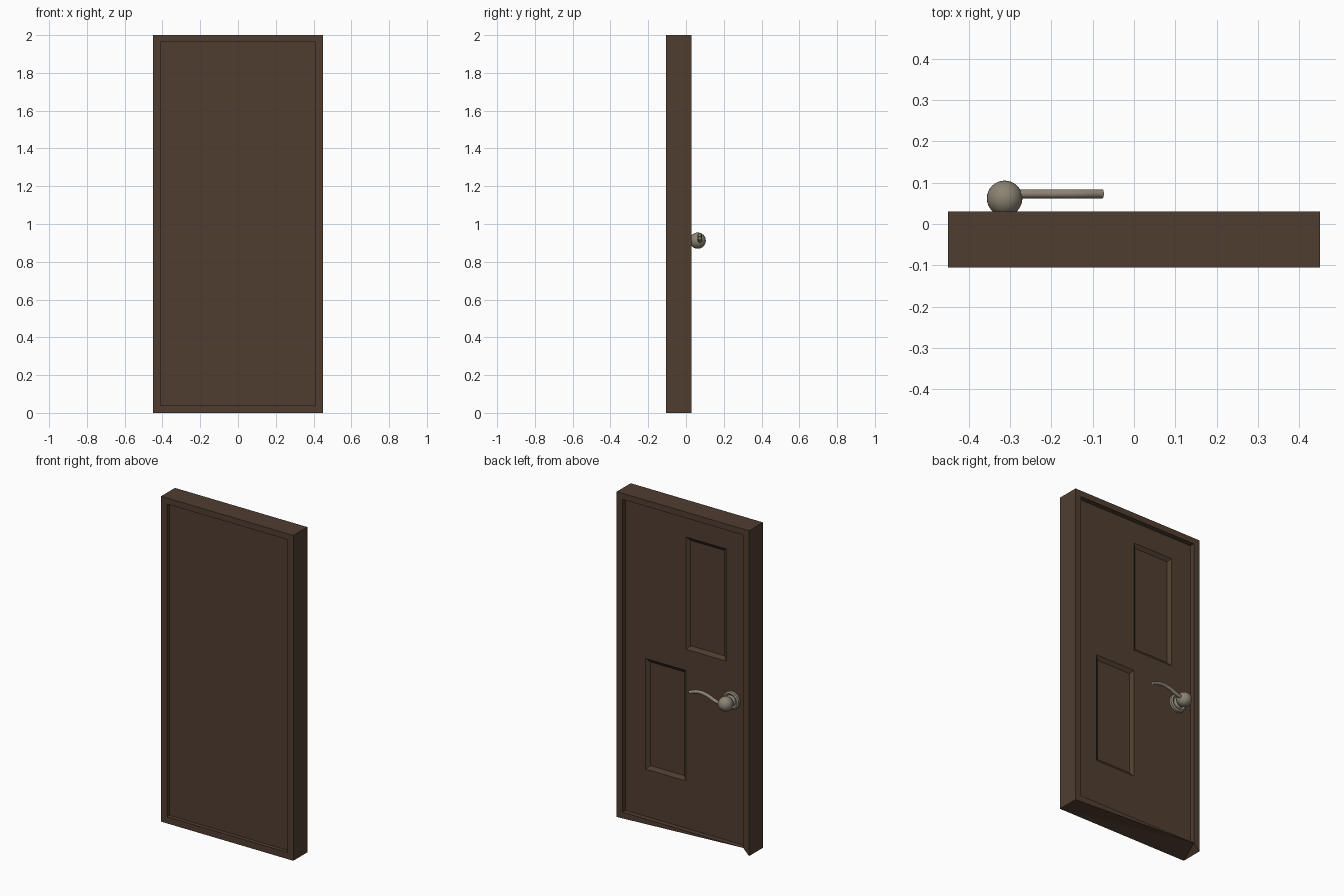
import bpy, bmesh, math
from mathutils import Matrix, Vector

if "Cube" in bpy.data.objects:
    bpy.data.objects.remove(bpy.data.objects["Cube"], do_unlink=True)


def material(name, rgb):
    m = bpy.data.materials.new(name)
    m.use_nodes = True
    m.diffuse_color = (*rgb, 1)
    m.node_tree.nodes["Principled BSDF"].inputs["Base Color"].default_value = (*rgb, 1)
    return m


WOOD = material("dark brown wood", (0.080, 0.048, 0.030))
METAL = material("aged nickel", (0.262, 0.227, 0.171))


def finish(bm, name, mat, smooth=False):
    mesh = bpy.data.meshes.new(name)
    bm.to_mesh(mesh)
    bm.free()
    obj = bpy.data.objects.new(name, mesh)
    bpy.context.collection.objects.link(obj)
    mesh.materials.append(mat)
    if smooth:
        bpy.ops.object.select_all(action="DESELECT")
        obj.select_set(True)
        bpy.context.view_layer.objects.active = obj
        bpy.ops.object.shade_smooth_by_angle(angle=math.radians(35))
    return obj


HALF, INNER = 0.45, 0.41
TOP, LOW, HIGH = 2.0, 0.04, 1.963
FRONT, BACK = -0.105, 0.03

# Frame: mitred jambs and head, with an undercut sill
bm = bmesh.new()


def loop(half, low, high, y):
    return [bm.verts.new((x, y, z)) for x, z in
            ((-half, low), (half, low), (half, high), (-half, high))]


fo, bo = loop(HALF, 0, TOP, FRONT), loop(HALF, 0, TOP, BACK)
fi, bi = loop(INNER, LOW, HIGH, FRONT), loop(INNER, LOW, HIGH, BACK)
for i in range(4):
    j = (i + 1) % 4
    bm.faces.new((fo[i], fo[j], fi[j], fi[i]))
    bm.faces.new((fi[i], fi[j], bi[j], bi[i]))
    if i:
        bm.faces.new((fo[i], fo[j], bo[j], bo[i]))
        bm.faces.new((bo[i], bo[j], bi[j], bi[i]))
# Sill underside rises to the inner edge at the back
for tri in ((fo[1], fo[0], bi[0]), (fo[0], bo[0], bi[0]),
            (fo[1], bi[0], bo[1]), (bo[1], bi[0], bi[1])):
    bm.faces.new(tri)
bmesh.ops.recalc_face_normals(bm, faces=bm.faces)
finish(bm, "door_frame", WOOD)

# Door leaf: plain front, two sunken panels on the back
bm = bmesh.new()
leaf_front, leaf_back = -0.08, 0.0
xs = (-INNER, -0.274, 0, 0.274, INNER)
zs = (LOW, 0.33, 1.01, 1.14, 1.83, HIGH)
grid = [[bm.verts.new((x, leaf_back, z)) for z in zs] for x in xs]
panels = []
for i in range(len(xs) - 1):
    for j in range(len(zs) - 1):
        f = bm.faces.new((grid[i][j], grid[i][j + 1], grid[i + 1][j + 1], grid[i + 1][j]))
        if (i, j) in ((1, 3), (2, 1)):
            panels.append(f)
bm.normal_update()
bmesh.ops.inset_individual(bm, faces=panels, thickness=0.03, depth=-0.015)
bm.faces.new([bm.verts.new((x, leaf_front, z)) for x, z in
              ((-INNER, LOW), (INNER, LOW), (INNER, HIGH), (-INNER, HIGH))])
finish(bm, "door_leaf", WOOD)

# Handle rosette and neck, turned about the y axis
KNOB = Vector((-0.313, 0.062, 0.912))
bm = bmesh.new()
profile = ((0, 0.022), (0.02, 0.022), (0.034, 0.012), (0.044, 0.018),
           (0.054, 0.012), (0.056, 0))
verts = [bm.verts.new((KNOB.x + r, y, KNOB.z)) for r, y in profile]
edges = [bm.edges.new(pair) for pair in zip(verts, verts[1:])]
bmesh.ops.spin(bm, geom=verts + edges, cent=(KNOB.x, 0, KNOB.z), axis=(0, 1, 0),
               angle=math.tau, steps=32)
bmesh.ops.remove_doubles(bm, verts=bm.verts, dist=0.0001)
bmesh.ops.recalc_face_normals(bm, faces=bm.faces)
finish(bm, "handle_rosette", METAL, True)

# Handle ball
bm = bmesh.new()
bmesh.ops.create_uvsphere(bm, u_segments=32, v_segments=16, radius=0.043,
                          matrix=Matrix.Translation(KNOB) @ Matrix.Rotation(math.pi / 2, 4, "X"))
finish(bm, "handle_ball", METAL, True)

# Handle lever: gently waved round bar
curve = bpy.data.curves.new("handle_lever", "CURVE")
curve.dimensions = "3D"
curve.bevel_depth = 0.011
curve.bevel_resolution = 3
curve.resolution_u = 6
curve.use_fill_caps = True
path = ((-0.3, 0.908), (-0.25, 0.917), (-0.195, 0.937), (-0.135, 0.942), (-0.076, 0.924))
spline = curve.splines.new("BEZIER")
spline.bezier_points.add(len(path) - 1)
for p, (x, z) in zip(spline.bezier_points, path):
    p.co = (x, 0.073, z)
    p.handle_left_type = p.handle_right_type = "AUTO"
curve.materials.append(METAL)
lever = bpy.data.objects.new("handle_lever", curve)
bpy.context.collection.objects.link(lever)
